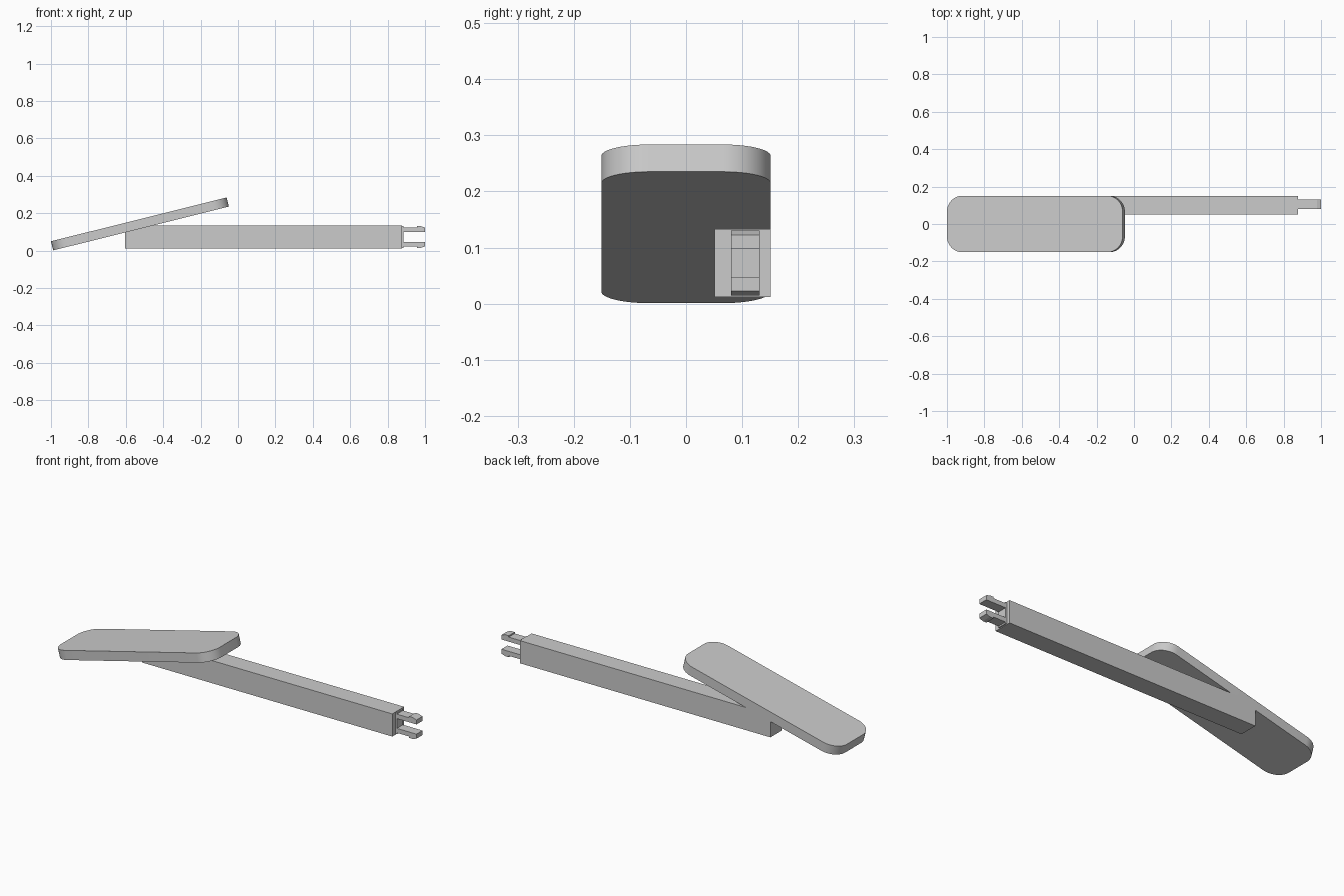
import bpy, bmesh, math
from mathutils import Matrix, Vector

cube = bpy.data.objects.get("Cube")
if cube:
    bpy.data.objects.remove(cube, do_unlink=True)

grey = bpy.data.materials.new("light grey")
grey.use_nodes = True
colour = (0.6, 0.6, 0.6, 1)
grey.diffuse_color = colour
grey.node_tree.nodes["Principled BSDF"].inputs["Base Color"].default_value = colour


def extrude(name, points, direction, matrix=Matrix()):
    """Make a solid by extruding a closed outline."""
    bm = bmesh.new()
    face = bm.faces.new([bm.verts.new(p) for p in points])
    result = bmesh.ops.extrude_face_region(bm, geom=[face])
    moved = [v for v in result["geom"] if isinstance(v, bmesh.types.BMVert)]
    bmesh.ops.translate(bm, verts=moved, vec=direction)
    bmesh.ops.recalc_face_normals(bm, faces=bm.faces)
    mesh = bpy.data.meshes.new(name)
    bm.to_mesh(mesh)
    bm.free()
    mesh.materials.append(grey)
    obj = bpy.data.objects.new(name, mesh)
    bpy.context.collection.objects.link(obj)
    obj.matrix_world = matrix
    return obj


def side_profile(name, profile, y0, y1):
    return extrude(name, [(x, y0, z) for x, z in profile], (0, y1 - y0, 0))


def box(name, x0, x1, y0, y1, z0, z1):
    return side_profile(name, [(x0, z0), (x1, z0), (x1, z1), (x0, z1)], y0, y1)


# Tilted paddle with rounded corners
length, half_width, radius, steps = 0.968, 0.151, 0.085, 12
outline = []
for i, (cx, cy) in enumerate([(length - radius, half_width - radius),
                              (radius, half_width - radius),
                              (radius, radius - half_width),
                              (length - radius, radius - half_width)]):
    for s in range(steps + 1):
        a = math.pi / 2 * (i + s / steps)
        outline.append((cx + radius * math.cos(a), cy + radius * math.sin(a), 0))
tilt = Matrix.Translation((-0.988, 0, 0.001)) @ Matrix.Rotation(-math.radians(14), 4, "Y")
paddle = extrude("paddle", outline, (0, 0, 0.05), tilt)
bpy.ops.object.select_all(action="DESELECT")
paddle.select_set(True)
bpy.context.view_layer.objects.active = paddle
bpy.ops.object.shade_smooth_by_angle(angle=math.radians(30))

# Straight arm and the base of its clip
box("arm", -0.605, 0.877, 0.051, 0.151, 0.012, 0.133)
box("clip_base", 0.875, 0.884, 0.08, 0.131, 0.015, 0.13)

# Two barbed prongs, mirrored about the middle of the arm
middle = 0.0725
prong = [(0.88, 0.026), (1.0, 0.026), (1.0, 0.05), (0.978, 0.0575),
         (0.957, 0.0575), (0.957, 0.05), (0.88, 0.05)]
for name, sign in (("upper_prong", 1), ("lower_prong", -1)):
    side_profile(name, [(x, middle + sign * h) for x, h in prong], 0.08, 0.131)
